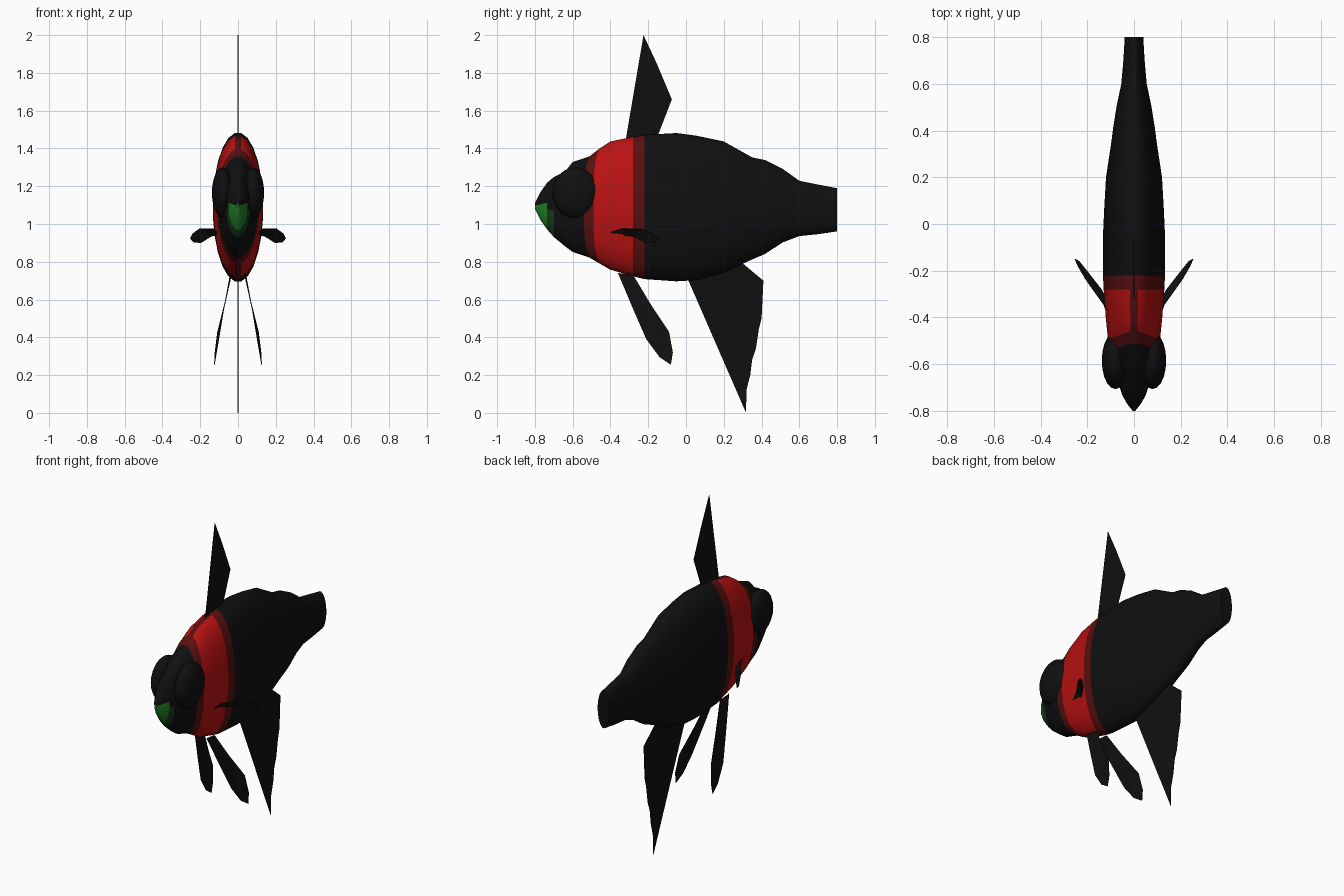
import bpy, bmesh, math
from math import radians

cube = bpy.data.objects.get("Cube")
if cube:
    bpy.data.objects.remove(cube, do_unlink=True)


def material(name, rgb):
    m = bpy.data.materials.new(name)
    m.use_nodes = True
    m.diffuse_color = (*rgb, 1)
    bsdf = m.node_tree.nodes["Principled BSDF"]
    bsdf.inputs["Base Color"].default_value = (*rgb, 1)
    return m


BLACK = material("black", (0.005, 0.005, 0.005))
RED = material("red", (0.5, 0.006, 0.006))
DARK_RED = material("dark red", (0.1, 0.005, 0.005))
GREEN = material("green", (0.015, 0.2, 0.02))
DARK_GREEN = material("dark green", (0.008, 0.045, 0.01))


def finish(name, bm, mats, smooth=True):
    mesh = bpy.data.meshes.new(name)
    bm.to_mesh(mesh)
    bm.free()
    ob = bpy.data.objects.new(name, mesh)
    bpy.context.collection.objects.link(ob)
    for m in mats:
        mesh.materials.append(m)
    if smooth:
        bpy.ops.object.select_all(action="DESELECT")
        ob.select_set(True)
        bpy.context.view_layer.objects.active = ob
        bpy.ops.object.shade_smooth_by_angle(angle=radians(40))
    return ob


# Body: elliptical rings lofted from snout to tail (y, top, bottom, half width)
SECTIONS = [
    (-0.80, 1.11, 1.08, 0.006), (-0.77, 1.17, 1.02, 0.03),
    (-0.735, 1.22, 0.97, 0.05), (-0.70, 1.25, 0.93, 0.062),
    (-0.64, 1.28, 0.88, 0.08), (-0.60, 1.33, 0.85, 0.09),
    (-0.54, 1.36, 0.82, 0.105), (-0.49, 1.40, 0.79, 0.113),
    (-0.40, 1.44, 0.755, 0.122), (-0.28, 1.465, 0.72, 0.131),
    (-0.22, 1.475, 0.705, 0.134), (-0.05, 1.485, 0.693, 0.134),
    (0.06, 1.47, 0.70, 0.129), (0.20, 1.44, 0.74, 0.121),
    (0.35, 1.355, 0.81, 0.098), (0.42, 1.34, 0.84, 0.089),
    (0.51, 1.295, 0.90, 0.074), (0.60, 1.23, 0.935, 0.055),
    (0.70, 1.21, 0.945, 0.046), (0.80, 1.19, 0.96, 0.04),
]
SIDES = 24
bm = bmesh.new()
rings = []
for y, top, bottom, width in SECTIONS:
    mid, half = (top + bottom) / 2, (top - bottom) / 2
    ring = []
    for i in range(SIDES):
        a = 2 * math.pi * (i + 0.5) / SIDES
        # the front rim of the band sweeps back along the spine and belly
        sweep = 0.03 * abs(math.cos(a)) ** 4 if -0.55 < y < -0.45 else 0
        ring.append(bm.verts.new((width * math.sin(a), y + sweep, mid + half * math.cos(a))))
    rings.append(ring)
for a, b in zip(rings, rings[1:]):
    for i in range(SIDES):
        j = (i + 1) % SIDES
        bm.faces.new((a[i], a[j], b[j], b[i]))
bm.faces.new(rings[0])
bm.faces.new(rings[-1])
bmesh.ops.recalc_face_normals(bm, faces=bm.faces)

# Red band with dark rims and spine strip, green lips
for f in bm.faces:
    c = f.calc_center_median()
    y = min(v.co.y for v in f.verts)
    if -0.545 < y < -0.25 and c.y < -0.2:
        rim = c.y < -0.485 or c.y > -0.28 or abs(c.x) < 0.004
        f.material_index = 2 if rim else 1
    elif c.y < -0.75 and c.z < 1.105:
        f.material_index = 3
    elif c.y < -0.71 and c.z < 1.06:
        f.material_index = 4
finish("body", bm, [BLACK, RED, DARK_RED, GREEN, DARK_GREEN])

# Bulging eyes
for side, name in ((1, "left_eye"), (-1, "right_eye")):
    bm = bmesh.new()
    bmesh.ops.create_uvsphere(bm, u_segments=20, v_segments=12, radius=1)
    for v in bm.verts:
        x, y, z = v.co
        v.co = (side * 0.08 + x * 0.058, -0.585 + y * 0.122, 1.165 + z * 0.135)
    finish(name, bm, [BLACK])


# Fins: thin flat blades
def fin(name, points):
    bm = bmesh.new()
    bm.faces.new([bm.verts.new(p) for p in points])
    bmesh.ops.triangulate(bm, faces=bm.faces)
    ob = finish(name, bm, [BLACK], smooth=False)
    mod = ob.modifiers.new("thickness", "SOLIDIFY")
    mod.thickness = 0.003
    mod.offset = 0


def upright_fin(name, outline):
    fin(name, [(0, y, z) for y, z in outline])


upright_fin("dorsal_fin", [
    (-0.32, 1.44), (-0.225, 2.0), (-0.155, 1.85), (-0.11, 1.74),
    (-0.10, 1.70), (-0.075, 1.66), (-0.16, 1.44)])
upright_fin("anal_fin", [
    (0, 0.73), (0.318, 0.0), (0.32, 0.12), (0.34, 0.20), (0.35, 0.28),
    (0.37, 0.34), (0.385, 0.44), (0.40, 0.50), (0.41, 0.70), (0.29, 0.80)])

PELVIC = [
    (0.04, -0.36, 0.74), (0.075, -0.28, 0.55), (0.105, -0.21, 0.39),
    (0.118, -0.14, 0.295), (0.125, -0.08, 0.255), (0.122, -0.07, 0.32),
    (0.108, -0.09, 0.43), (0.07, -0.19, 0.58), (0.035, -0.28, 0.73)]
PECTORAL = [
    (0.11, -0.40, 0.955), (0.13, -0.345, 0.975), (0.205, -0.24, 0.975),
    (0.24, -0.18, 0.95), (0.253, -0.15, 0.925), (0.235, -0.16, 0.903),
    (0.195, -0.21, 0.90), (0.14, -0.28, 0.935), (0.11, -0.33, 0.94)]
for side, word in ((1, "left"), (-1, "right")):
    for part, points in (("pelvic_fin", PELVIC), ("pectoral_fin", PECTORAL)):
        fin(f"{word}_{part}", [(side * x, y, z) for x, y, z in points])
